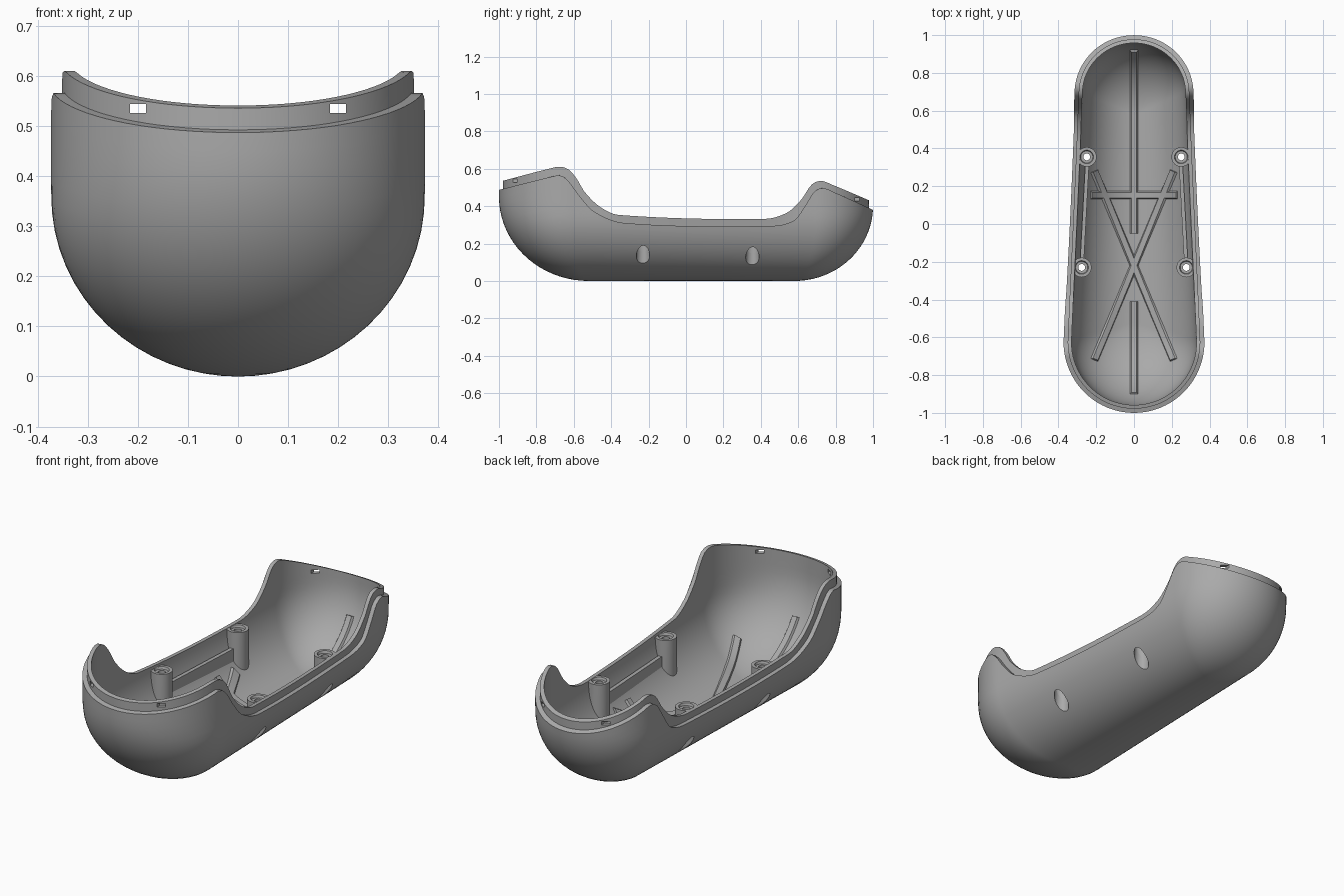
import bpy, bmesh, math
from mathutils import Vector
from mathutils.bvhtree import BVHTree

if "Cube" in bpy.data.objects:
    bpy.data.objects.remove(bpy.data.objects["Cube"])

grey = bpy.data.materials.new("grey plastic")
grey.use_nodes = True
grey.diffuse_color = (0.4, 0.4, 0.4, 1)
grey.node_tree.nodes["Principled BSDF"].inputs["Base Color"].default_value = (0.4, 0.4, 0.4, 1)

WALL, STEP = 0.042, 0.022
SCREW_POSTS = [(0.25, 0.355), (0.277, -0.23)]
POST_TOP, POST_R, BORE_R, BORE_TOP = 0.33, 0.052, 0.036, 0.26

# Rim heights along y: the top of the lip and the ledge around it
LIP = [(-1, .53), (-.72, .603), (-.67, .61), (-.625, .595), (-.58, .54), (-.545, .48), (-.465, .4),
       (-.36, .353), (.42, .332), (.54, .365), (.615, .433), (.67, .513), (.72, .535), (.78, .515), (1, .422)]
LEDGE = [(-1, .487), (-.72, .557), (-.67, .565), (-.625, .53), (-.57, .455), (-.49, .37),
         (-.33, .31), (.45, .294), (.58, .325), (.64, .406), (.685, .476), (.73, .497), (.79, .475), (1, .38)]


def curve_height(pts, y):
    """Smooth interpolation through a list of (y, z) points."""
    y = min(max(y, pts[0][0]), pts[-1][0])
    i = next(k for k in range(len(pts) - 1) if y <= pts[k + 1][0])

    def slope(k):
        a, b = pts[max(k - 1, 0)], pts[min(k + 1, len(pts) - 1)]
        return (b[1] - a[1]) / (b[0] - a[0])
    (y0, z0), (y1, z1) = pts[i], pts[i + 1]
    d = y1 - y0
    t = (y - y0) / d
    return (z0 * (1 + 2 * t) * (1 - t) ** 2 + z1 * t * t * (3 - 2 * t)
            + d * slope(i) * t * (1 - t) ** 2 + d * slope(i + 1) * t * t * (t - 1))


def lerp(a, b, t):
    return a + (b - a) * t


def round_out(z, inset, height):
    """Quarter ellipse: 0 at the floor, 1 from the given height upwards."""
    t = min(max((z - inset) / (height - inset), 0), 1)
    return math.sqrt(1 - (1 - t) ** 2)


def hull_point(column, z, inset):
    """Point on the tapered pill shape at height z, moved inwards by inset."""
    part, t = column
    w = round_out(z, inset, 0.36)
    front, back = lerp(-.52, -.625, w), lerp(.58, .69, w)
    wide, narrow = w * (.373 - inset), w * (.315 - inset)
    if part == "front":
        reach = front + .52 + (.48 - inset) * round_out(z, inset, .45)
        return Vector((-wide * math.cos(t * math.pi), front - reach * math.sin(t * math.pi), z))
    if part == "back":
        reach = .58 - back + (.42 - inset) * round_out(z, inset, .4)
        return Vector((narrow * math.cos(t * math.pi), back + reach * math.sin(t * math.pi), z))
    s = t if part == "left" else 1 - t
    x = lerp(wide, narrow, s)
    return Vector((x if part == "left" else -x, lerp(front, back, s), z))


def finish(name, bm, smooth=True):
    bmesh.ops.recalc_face_normals(bm, faces=bm.faces)
    mesh = bpy.data.meshes.new(name)
    bm.to_mesh(mesh)
    bm.free()
    obj = bpy.data.objects.new(name, mesh)
    bpy.context.collection.objects.link(obj)
    mesh.materials.append(grey)
    if smooth:
        shade(obj)
    return obj


def shade(obj):
    bpy.ops.object.select_all(action="DESELECT")
    obj.select_set(True)
    bpy.context.view_layer.objects.active = obj
    bpy.ops.object.shade_smooth_by_angle(angle=math.radians(35))


def bridge(bm, rings, closed=True):
    for a, b in zip(rings, rings[1:]):
        n = len(a)
        for i in range(n if closed else n - 1):
            j = (i + 1) % n
            bm.faces.new((a[i], a[j], b[j], b[i]))


# Shell: outer skin, ledge, lip and inner skin as one closed surface
columns = []
for part, count in (("front", 40), ("left", 84), ("back", 40), ("right", 84)):
    columns += [(part, i / count) for i in range(count)]
ROWS = 20
bm = bmesh.new()
rings = []


def add_ring(rim, inset, row=ROWS):
    lift = 1 - math.cos(row / ROWS * math.pi / 2)
    ring = []
    for c in columns:
        top = curve_height(rim, hull_point(c, 0.6, inset).y)
        base = inset if inset == WALL else 0
        z = base + (top - base) * lift
        ring.append(bm.verts.new(hull_point(c, z, inset)))
    rings.append(ring)


for row in range(ROWS + 1):
    add_ring(LEDGE, 0, row)
add_ring(LEDGE, STEP)
add_ring(LIP, STEP)
for row in range(ROWS, -1, -1):
    add_ring(LIP, WALL, row)
bridge(bm, rings)
bmesh.ops.remove_doubles(bm, verts=bm.verts, dist=0.0002)
bmesh.ops.recalc_face_normals(bm, faces=bm.faces)
inside = BVHTree.FromBMesh(bm)
shell = finish("shell", bm, smooth=False)


def floor_at(x, y):
    hit, normal, _, _ = inside.ray_cast(Vector((x, y, 2)), Vector((0, 0, -1)))
    if hit is None:
        return Vector((x, y, POST_TOP)), Vector((0, 0, 1))
    return hit, normal if normal.z > 0 else -normal


# Cut the latch slots in the lip and the screw bores in the underside
cut = bmesh.new()
for side in (-1, 1):
    for x, y, z in ((.2, -.9, .535), (.18, .9, .437)):
        made = bmesh.ops.create_cube(cut, size=1)["verts"]
        bmesh.ops.scale(cut, verts=made, vec=(.032, .16, .018))
        bmesh.ops.translate(cut, verts=made, vec=(side * x, y, z))
    for x, y in SCREW_POSTS:
        made = bmesh.ops.create_cone(cut, cap_ends=True, segments=32, radius1=BORE_R,
                                     radius2=BORE_R, depth=BORE_TOP + .1)["verts"]
        bmesh.ops.translate(cut, verts=made, vec=(side * x, y, BORE_TOP / 2 - .05))
cutter = finish("cutter", cut, smooth=False)
cutter.hide_render = True
mod = shell.modifiers.new("cuts", "BOOLEAN")
mod.operation, mod.solver, mod.object = "DIFFERENCE", "EXACT", cutter
bpy.context.view_layer.objects.active = shell
bpy.ops.object.modifier_apply(modifier=mod.name)
bpy.data.objects.remove(cutter)
shade(shell)


# Screw posts: hollow turned profiles whose feet follow the shell floor
def screw_post(name, x, y):
    bm = bmesh.new()
    profile = [(POST_R, None), (POST_R, POST_TOP), (.036, POST_TOP), (.032, POST_TOP - .012),
               (.018, POST_TOP - .012), (.018, BORE_TOP), (BORE_R + .001, BORE_TOP), (BORE_R + .001, None)]
    rings = []
    for r, z in profile:
        ring = []
        for i in range(32):
            a = i / 32 * math.tau
            px, py = x + r * math.cos(a), y + r * math.sin(a)
            top = POST_TOP if r == POST_R else BORE_TOP
            ring.append(bm.verts.new((px, py, z or min(floor_at(px, py)[0].z - .015, top - .001))))
        rings.append(ring)
    bridge(bm, rings)
    finish(name, bm)


# Rails: low walls joining the two posts on each side
def rail(name, side):
    bm = bmesh.new()
    (x0, y0), (x1, y1) = SCREW_POSTS
    for x, y in ((x0, y0 - .04), (x1, y1 + .04)):
        for dx, z in ((-.012, .16), (.008, .16), (.008, .245), (-.012, .245)):
            bm.verts.new((side * (x + dx), y, z))
    v = list(bm.verts)
    bridge(bm, [v[:4], v[4:]])
    bm.faces.new(v[:4])
    bm.faces.new(v[4:])
    finish(name, bm)


for side, label in ((1, "left"), (-1, "right")):
    rail(label + "_rail", side)
    for (x, y), place in zip(SCREW_POSTS, ("back", "front")):
        screw_post(f"{place}_{label}_post", side * x, y)


# Ribs: shallow raised strips lying on the floor
def rib(name, start, end, width=.024, height=.01):
    bm = bmesh.new()
    a, b = Vector(start), Vector(end)
    across = (b - a).normalized().orthogonal()
    rings = []
    for i in range(41):
        p = a.lerp(b, i / 40)
        ring = []
        for s, h in ((-1, -.006), (-.6, height), (.6, height), (1, -.006)):
            q = p + across * s * width
            hit, normal = floor_at(q.x, q.y)
            ring.append(bm.verts.new(hit + normal * h))
        rings.append(ring)
    bridge(bm, rings)
    bm.faces.new(rings[0])
    bm.faces.new(rings[-1])
    finish(name, bm)


rib("back_spine_rib", (0, -.05), (0, .92))
rib("front_spine_rib", (0, -.9), (0, -.41))
rib("cross_rib", (-.23, .153), (.23, .153))
rib("diagonal_rib_a", (-.21, -.72), (.21, .28))
rib("diagonal_rib_b", (.21, -.72), (-.21, .28))
